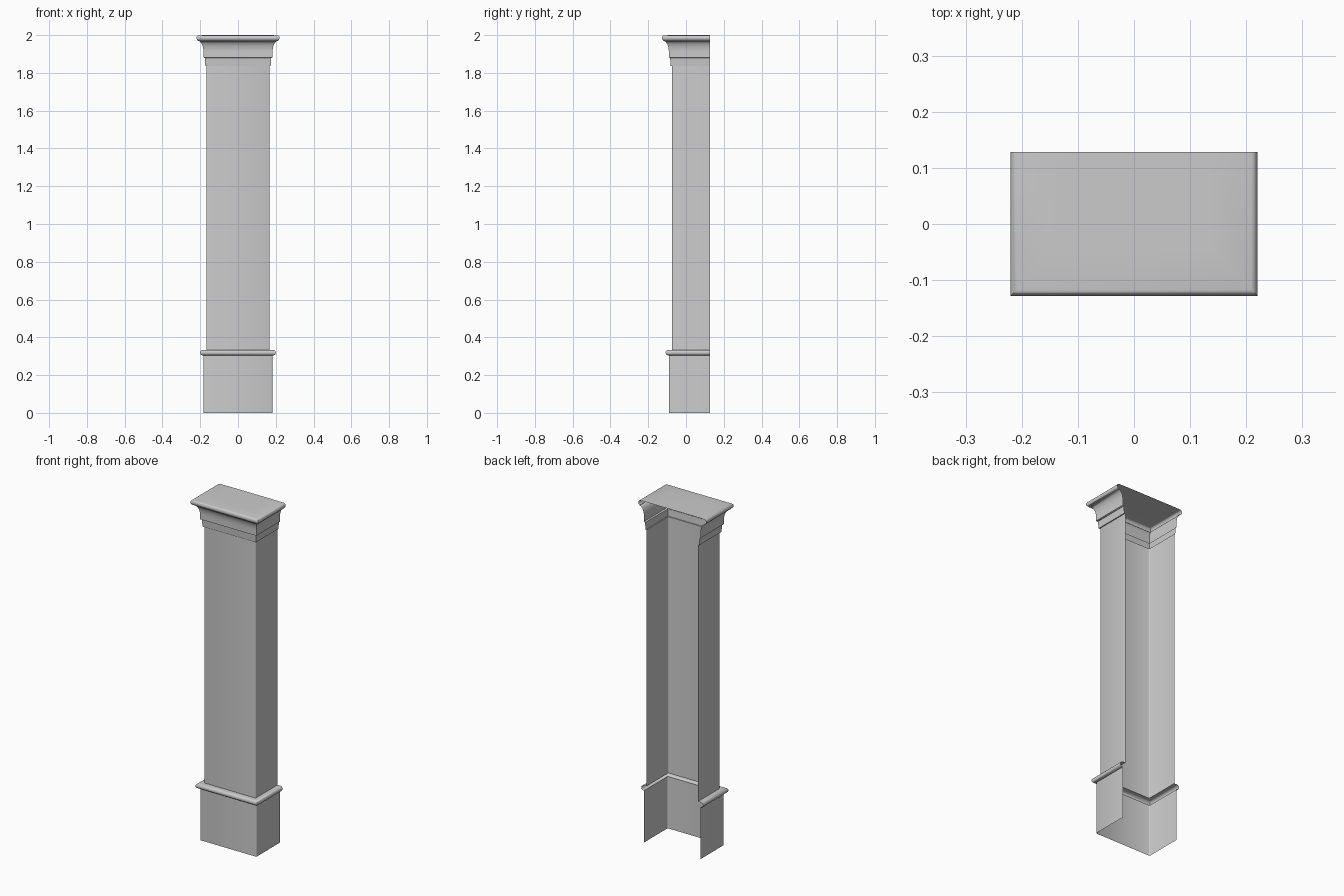
import bpy, bmesh, math

if "Cube" in bpy.data.objects:
    bpy.data.objects.remove(bpy.data.objects["Cube"])

HALF_W, FRONT, BACK = 0.167, -0.075, 0.128   # shaft half width, front and open back


def sweep(name, profile, bevel=0.0, cap=False):
    """Sweep (offset, z) points round the left, front and right sides."""
    bm = bmesh.new()
    rows = []
    for d, z in profile:
        x, y = HALF_W + d, FRONT - d
        if bevel:
            half = [(x, BACK), (x, y + bevel), (x - bevel * 0.3, y + bevel * 0.3), (x - bevel, y)]
        else:
            half = [(x, BACK), (x, y)]
        path = [(-px, py) for px, py in half] + half[::-1]
        rows.append([bm.verts.new((px, py, z)) for px, py in path])
    for a, b in zip(rows, rows[1:]):
        for i in range(len(a) - 1):
            bm.faces.new((a[i], a[i + 1], b[i + 1], b[i]))
    if cap:
        bm.faces.new(rows[-1])
    mesh = bpy.data.meshes.new(name)
    bm.to_mesh(mesh)
    bm.free()
    obj = bpy.data.objects.new(name, mesh)
    bpy.context.collection.objects.link(obj)
    bpy.ops.object.select_all(action='DESELECT')
    bpy.context.view_layer.objects.active = obj
    obj.select_set(True)
    bpy.ops.object.shade_smooth_by_angle(angle=math.radians(50))
    return obj


def arc(cx, cz, rx, rz, a0, a1, n):
    """Points on an elliptical arc, angles in degrees."""
    angles = [math.radians(a0 + (a1 - a0) * i / n) for i in range(n + 1)]
    return [(cx + rx * math.cos(a), cz + rz * math.sin(a)) for a in angles]


# plinth block
sweep("base", [(0.016, 0.0), (0.016, 0.304)], bevel=0.006)

# half-round moulding with its ledge back to the shaft
sweep("base_moulding", [(0.016, 0.304)] + arc(0.018, 0.319, 0.015, 0.015, -90, 90, 10)
      + [(0.0, 0.334)])

# plain shaft
sweep("shaft", [(0.0, 0.334), (0.0, 1.837)], bevel=0.004)

# capital: fascia, cove, rounded rim and flat top
fascia = [(0.0, 1.837), (0.006, 1.837), (0.009, 1.878), (0.016, 1.882)]
cove = arc(0.044, 1.912, -0.028, 0.057, 0, 90, 8)
rim = arc(0.042, 1.985, 0.011, 0.014, -80, 90, 8)
sweep("capital", fascia + cove + rim + [(-0.03, 2.0)], cap=True)
